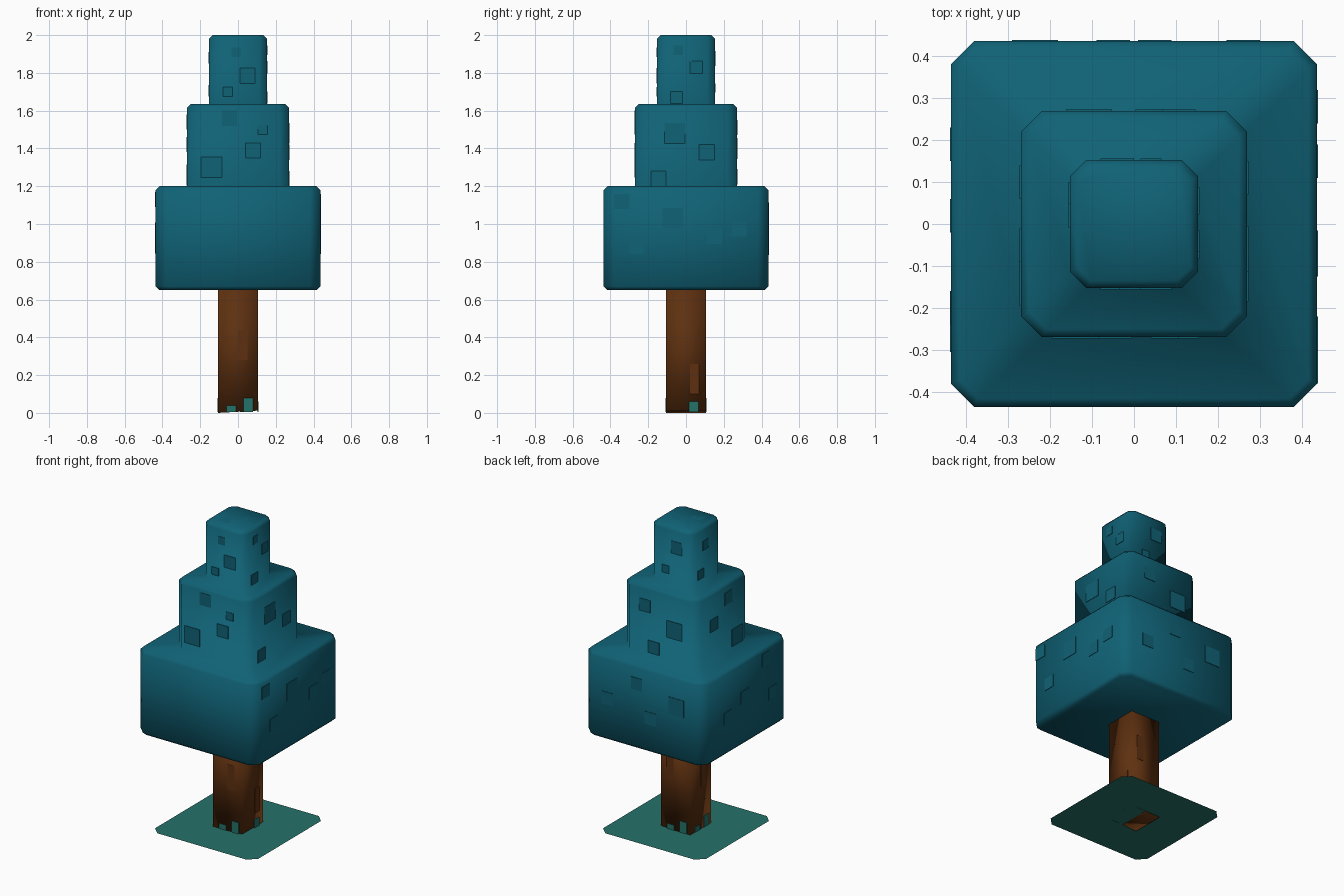
import bpy, bmesh
from math import pi
from mathutils import Matrix, Vector

cube = bpy.data.objects.get("Cube")
if cube:
    bpy.data.objects.remove(cube)


def material(name, rgb):
    mat = bpy.data.materials.new(name)
    mat.use_nodes = True
    colour = (*rgb, 1)
    mat.diffuse_color = colour
    mat.node_tree.nodes["Principled BSDF"].inputs["Base Color"].default_value = colour
    return mat


LEAF = material("teal leaf", (.005, .122, .181))
GRASS = material("green grass", (.018, .171, .141))
BARK = material("brown bark", (.112, .03, .005))


def finish(bm, name, mat, smooth=False):
    """Turn a bmesh into a named object with one material."""
    bmesh.ops.recalc_face_normals(bm, faces=bm.faces)
    for face in bm.faces:
        face.smooth = smooth
    mesh = bpy.data.meshes.new(name)
    bm.to_mesh(mesh)
    bm.free()
    mesh.materials.append(mat)
    obj = bpy.data.objects.new(name, mesh)
    bpy.context.collection.objects.link(obj)
    return obj


def octagon(bm, z, half, cut):
    """Ring of a square with cut corners."""
    a, b = half, half - cut
    points = [(b, -a), (a, -b), (a, b), (b, a), (-b, a), (-a, b), (-a, -b), (-b, -a)]
    return [bm.verts.new((x, y, z)) for x, y in points]


def add_box(bm, size, centre, turn=Matrix()):
    move = Matrix.Translation(centre) @ Matrix.Diagonal((*size, 1))
    return bmesh.ops.create_cube(bm, size=1, matrix=turn @ move)["verts"]


def side_plates(name, mat, half, sides, thick=.006):
    """Thin plates on the four sides: front, right, back, left."""
    bm = bmesh.new()
    for k, plates in enumerate(sides):
        turn = Matrix.Rotation(k * pi / 2, 4, "Z")
        for u, z, width, height in plates:
            add_box(bm, (width, thick, height), Vector((u, -half, z)), turn)
    return finish(bm, name, mat)


def squares(*plates, size=.08):
    """Square plates (across, height, optional size)."""
    return [(p[0], p[1], *([p[2] if len(p) > 2 else size] * 2)) for p in plates]


# Foliage: one smooth stepped body of three tiers
bm = bmesh.new()
profile = [(.65, .415, .045), (.67, .436, .055),
           (1.18, .436, .055), (1.2, .416, .045),
           (1.2, .27, .05), (1.615, .27, .05), (1.635, .25, .042),
           (1.635, .153, .04), (1.98, .153, .04), (2, .135, .032)]
rings = [octagon(bm, *step) for step in profile]
for low, high in zip(rings, rings[1:]):
    for i in range(8):
        j = (i + 1) % 8
        bm.faces.new((low[i], low[j], high[j], high[i]))
bm.faces.new(rings[0][::-1])
bm.faces.new(rings[-1])
finish(bm, "foliage", LEAF, smooth=True)

# Square leaf patches on each tier
side_plates("lower_leaf_patches", LEAF, .436, [
    [],
    squares((-.34, 1.12), (-.07, 1.03, .11), (.15, .935), (.28, .975), (-.26, .88)),
    squares((-.26, .925), (-.05, 1.075), (.236, 1, .11), (.05, .875)),
    squares((-.02, .967), (.2, 1.13), (-.19, .895), (.265, .885))])
side_plates("middle_leaf_patches", LEAF, .27, [
    squares((-.045, 1.56), (.13, 1.5, .05), (.08, 1.39), (-.14, 1.3, .11)),
    squares((-.06, 1.48, .11), (.11, 1.38), (-.145, 1.24)),
    squares((-.107, 1.51), (.107, 1.4, .11), (-.043, 1.25)),
    squares((-.1, 1.42), (.14, 1.26, .11), (.05, 1.54))])
side_plates("upper_leaf_patches", LEAF, .153, [
    squares((-.01, 1.91), (.05, 1.785, .08), (-.055, 1.7), size=.05),
    squares((-.04, 1.92, .05), (.055, 1.83), (-.05, 1.67), size=.065),
    squares((.04, 1.876, .08), (-.04, 1.72), size=.05),
    squares((-.07, 1.705), (-.02, 1.88), size=.06)])
bm = bmesh.new()
for x, y, size in [(-.04, .04, .042), (.05, .012, .055), (-.05, -.055, .07)]:
    add_box(bm, (size, size, .004), Vector((x, y, 1.998)))
finish(bm, "top_leaf_patches", LEAF)

# Trunk: square post with a slightly slanted foot
bm = bmesh.new()
for vert in add_box(bm, (.21, .21, .66), Vector((0, 0, .33))):
    if vert.co.z < .1 and vert.co.x > 0:
        vert.co.z = .012
finish(bm, "trunk", BARK, smooth=True)
strip = (.025, .36, .05, .16)
low_strip = (.045, .18, .05, .16)
side_plates("bark_strips", BARK, .105,
            [[strip], [low_strip], [(-.04, .42, .05, .16)], [strip]], thick=.004)

# Grass patch and blades around the foot
bm = bmesh.new()
bm.faces.new(octagon(bm, .006, .372, .05))
finish(bm, "grass_patch", GRASS)
tall, short = (.055, .042, .05, .075), (-.035, .022, .05, .035)
side_plates("grass_blades", GRASS, .105,
            [[tall, short], [(.04, .033, .05, .055)], [tall, short], [tall, short]])
